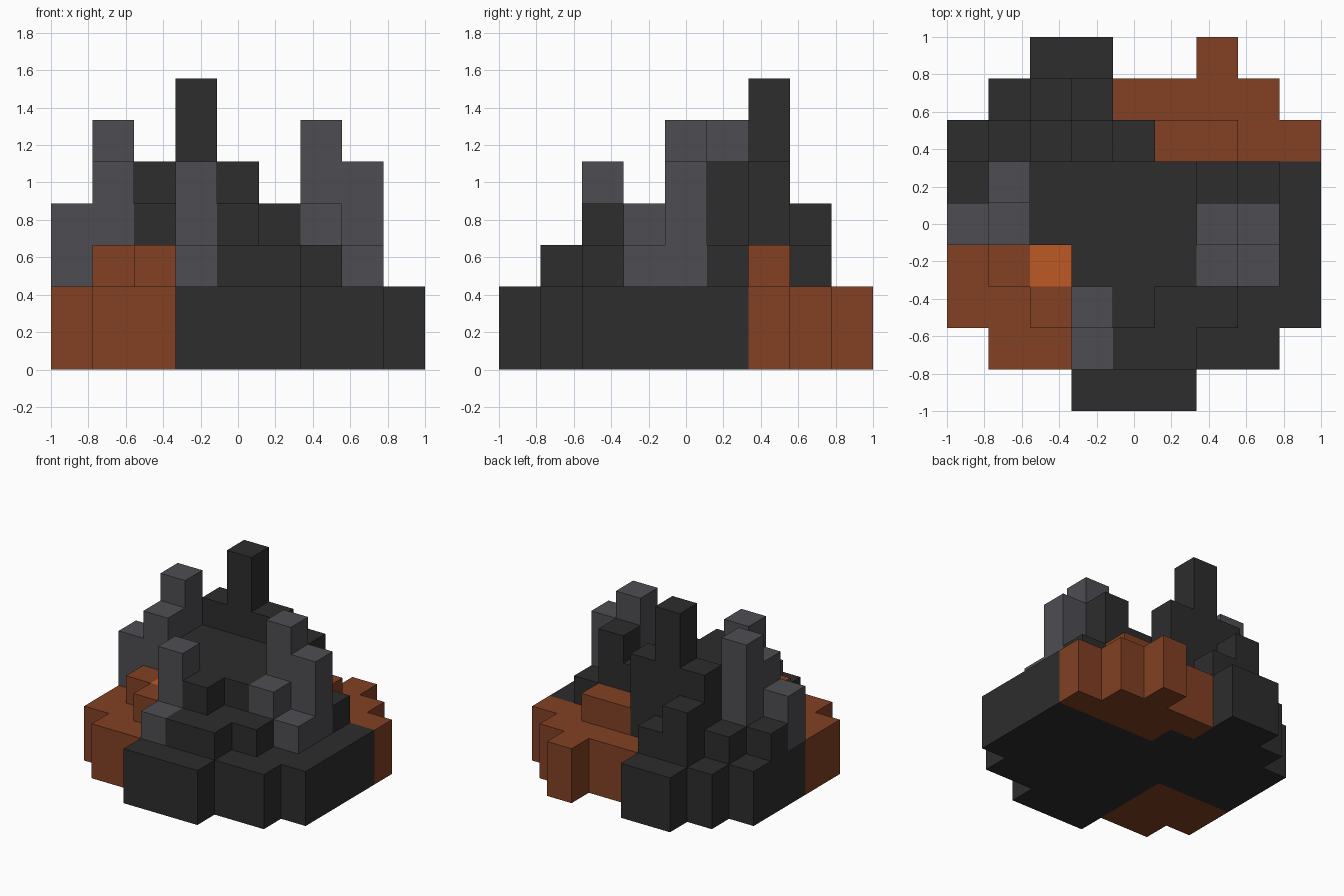
import bpy
import bmesh
from mathutils import Vector

cube = bpy.data.objects.get("Cube")
if cube:
    bpy.data.objects.remove(cube, do_unlink=True)

GRID = 9
U = 2 / GRID          # edge of one block
BASE = 2              # base height in blocks


def material(name, rgb):
    mat = bpy.data.materials.new(name)
    mat.use_nodes = True
    mat.diffuse_color = (*rgb, 1)
    mat.node_tree.nodes["Principled BSDF"].inputs["Base Color"].default_value = (*rgb, 1)
    return mat


DARK = material("dark_rock", (0.026, 0.026, 0.026))
GREY = material("grey_rock", (0.076, 0.074, 0.084))
RUST = material("rust_ground", (0.223, 0.051, 0.017))
GLOW = material("glowing_orange", (0.503, 0.102, 0.017))

blocks = {}           # (column, row, layer) -> part name
part_materials = {}


def stack(part, mat, columns):
    """Raise columns of blocks (column, row, top) from the base."""
    part_materials[part] = mat
    for i, j, top in columns:
        for k in range(BASE, top):
            blocks[i, j, k] = part


# Two-layer ground plan, back row first: D dark rock, R rust ground
plan = [
    "..DD..R..",
    ".DDDRRRR.",
    "DDDDDRRRR",
    "DDDDDDDDD",
    "DDDDDDDDD",
    "RRRDDDDDD",
    "RRRDDDDDD",
    ".RRDDDDD.",
    "...DDD...",
]
part_materials.update(rock_base=DARK, rust_base=RUST)
for j, row in enumerate(reversed(plan)):
    for i, letter in enumerate(row):
        if letter != ".":
            for k in range(BASE):
                blocks[i, j, k] = "rock_base" if letter == "D" else "rust_base"

# Flat central plateau with a front lip, and lower steps before it
plateau = [(i, j, 4) for i in range(2, 6) for j in range(3, 6) if (i, j) != (2, 3)]
stack("central_plateau", DARK, plateau + [(4, 2, 4)])
stack("front_steps", DARK, [(4, 1, 3), (5, 1, 3), (5, 2, 3), (6, 2, 3)])

# Dark crags behind and beside the plateau
stack("back_crag", DARK, [(2, 6, 5), (3, 6, 7), (4, 6, 5), (1, 6, 3), (2, 7, 4), (3, 7, 3)])
stack("left_crag", DARK, [(6, 5, 5), (7, 5, 3)])
stack("right_crag", DARK, [(0, 5, 3)])

# Grey spires
stack("right_spire", GREY, [(0, 4, 4), (1, 4, 5), (1, 5, 6)])
stack("left_spire", GREY, [(6, 4, 6), (7, 4, 5), (6, 3, 4), (7, 3, 3)])
stack("front_spire", GREY, [(3, 2, 5), (3, 1, 3)])

# Rust ledges and the glowing pool
stack("front_rust_ledge", RUST, [(1, 3, 3), (2, 2, 3)])
stack("back_rust_ledge", RUST, [(5, 6, 3), (6, 6, 3)])
stack("glowing_pool", GLOW, [(2, 3, 3)])


def build(part, mat):
    """Skin the exposed faces of one part and merge flat regions."""
    bm = bmesh.new()
    for cell, owner in blocks.items():
        if owner != part:
            continue
        centre = Vector(cell) + Vector((0.5, 0.5, 0.5))
        for axis in range(3):
            for sign in (-1, 1):
                normal = Vector((0, 0, 0))
                normal[axis] = sign
                if tuple(int(c + n) for c, n in zip(cell, normal)) in blocks:
                    continue
                a = Vector((0, 0, 0))
                a[(axis + 1) % 3] = 0.5
                b = normal.cross(a)
                middle = centre + normal / 2
                corners = (middle - a - b, middle + a - b, middle + a + b, middle - a + b)
                bm.faces.new([bm.verts.new((p - Vector((GRID / 2, GRID / 2, 0))) * U)
                              for p in corners])
    bmesh.ops.remove_doubles(bm, verts=bm.verts, dist=U / 100)
    bmesh.ops.dissolve_limit(bm, angle_limit=0.01, verts=bm.verts, edges=bm.edges)
    mesh = bpy.data.meshes.new(part)
    bm.to_mesh(mesh)
    bm.free()
    mesh.materials.append(mat)
    bpy.context.collection.objects.link(bpy.data.objects.new(part, mesh))


for part, mat in part_materials.items():
    build(part, mat)
